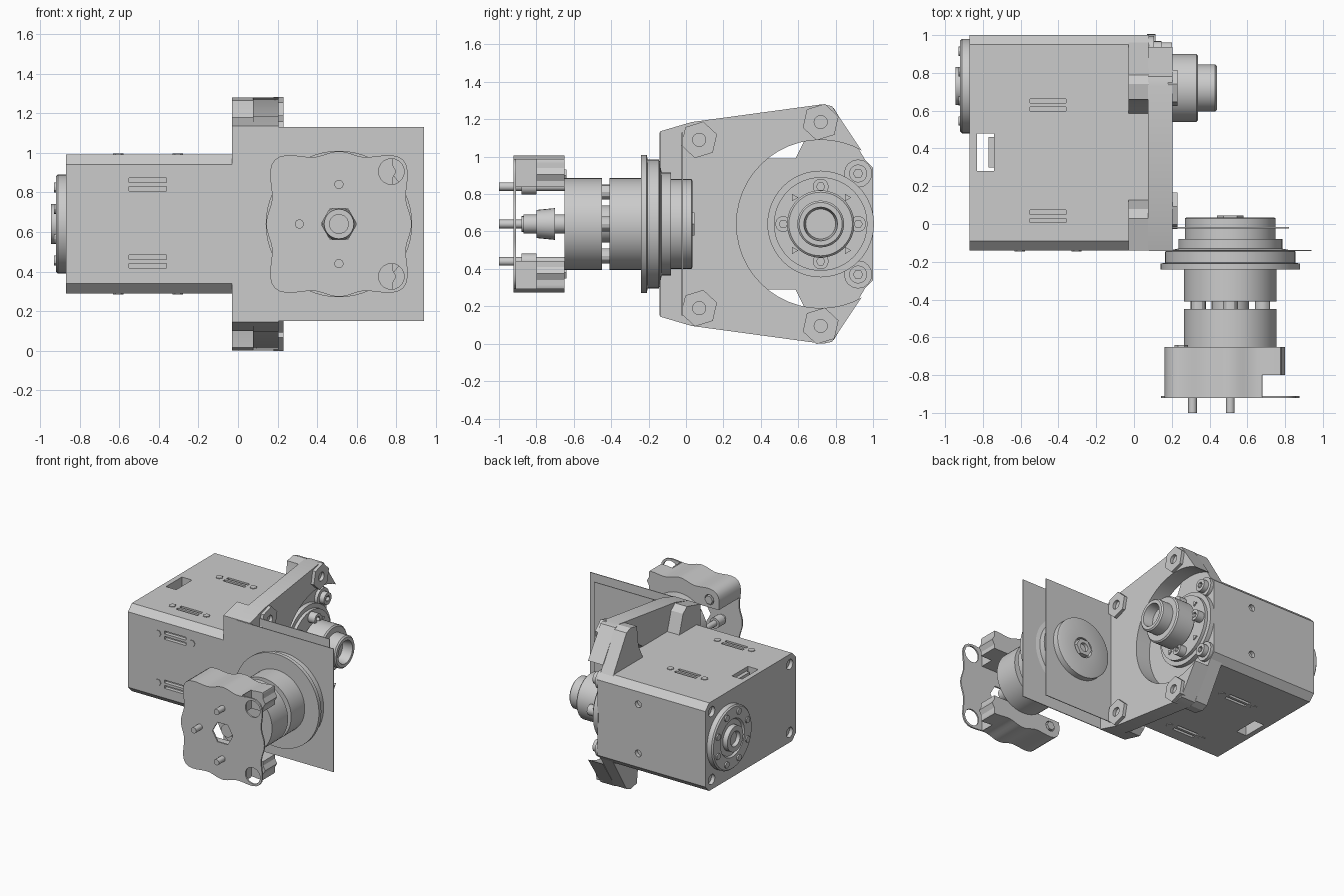
import bpy, bmesh, math
from mathutils import Vector

if "Cube" in bpy.data.objects:
    bpy.data.objects.remove(bpy.data.objects["Cube"])

CZ = 0.64            # height of both joint axes
CX, CY = 0.51, 0.72  # front joint axis x, side joint axis y


def place(axis, u, v, a):
    return {'X': (a, u, v), 'Y': (u, a, v), 'Z': (u, v, a)}[axis]


def finish(name, bm):
    bmesh.ops.remove_doubles(bm, verts=bm.verts, dist=1e-5)
    bmesh.ops.recalc_face_normals(bm, faces=bm.faces)
    me = bpy.data.meshes.new(name)
    bm.to_mesh(me)
    bm.free()
    me.shade_smooth()
    me.set_sharp_from_angle(angle=math.radians(30))
    ob = bpy.data.objects.new(name, me)
    bpy.context.collection.objects.link(ob)
    return ob


def prism(name, pts, axis, a, b):
    bm = bmesh.new()
    lo = [bm.verts.new(place(axis, u, v, a)) for u, v in pts]
    hi = [bm.verts.new(place(axis, u, v, b)) for u, v in pts]
    bm.faces.new(lo)
    bm.faces.new(hi)
    for i in range(len(pts)):
        j = (i + 1) % len(pts)
        bm.faces.new((lo[i], lo[j], hi[j], hi[i]))
    return finish(name, bm)


def ngon(u, v, r, n, turn=0.0):
    return [(u + r * math.cos(turn + math.tau * i / n),
             v + r * math.sin(turn + math.tau * i / n)) for i in range(n)]


def rod(name, axis, u, v, r, a, b, n=24, turn=0.0):
    return prism(name, ngon(u, v, r, n, turn), axis, a, b)


def box(name, x0, x1, y0, y1, z0, z1):
    return prism(name, [(x0, y0), (x1, y0), (x1, y1), (x0, y1)], 'Z', z0, z1)


def lathe(name, axis, u, v, profile, n=48):
    # profile: (radius, position along axis), starting and ending at radius 0
    bm = bmesh.new()
    rings = [[bm.verts.new(place(axis, p, q, a)) for p, q in ngon(u, v, r, n)]
             if r else [bm.verts.new(place(axis, u, v, a))] for r, a in profile]
    for A, B in zip(rings, rings[1:]):
        for i in range(n):
            j = (i + 1) % n
            f = [A[i % len(A)], A[j % len(A)], B[j % len(B)], B[i % len(B)]]
            bm.faces.new(list(dict.fromkeys(f)))
    return finish(name, bm)


def cut(ob, cutters):
    for c in cutters:
        m = ob.modifiers.new("cut", 'BOOLEAN')
        m.operation, m.object, m.solver = 'DIFFERENCE', c, 'EXACT'
    me = bpy.data.meshes.new_from_object(
        ob.evaluated_get(bpy.context.evaluated_depsgraph_get()))
    ob.modifiers.clear()
    ob.data = me
    me.shade_smooth()
    me.set_sharp_from_angle(angle=math.radians(30))
    for c in cutters:
        bpy.data.objects.remove(c)


def mirror_z(pts):
    return pts + [(u, 2 * CZ - v) for u, v in reversed(pts)]


# main housing with chamfered long edges, slots and a wiring window
housing = prism("housing", mirror_z([(-0.14, 0.94), (-0.09, 0.99), (0.95, 0.99), (1.0, 0.94)]),
                'X', -0.87, 0.08)
cuts = [box("cut_window", -0.83, -0.74, 0.28, 0.48, 0.2, 1.1)]
for y in (0.04, 0.63):
    for z in (0.29, 0.99):
        cuts.append(box("cut_slot", -0.55, -0.36, y - 0.033, y + 0.033, z - 0.03, z + 0.03))
for z in (0.45, 0.84):
    cuts.append(box("cut_slot", -0.55, -0.36, -0.17, -0.11, z - 0.033, z + 0.033))
    cuts.append(rod("cut_hole", 'Y', -0.28, z, 0.027, 0.97, 1.03, 12))
for y in (-0.06, 0.92):
    for z in (0.37, 0.91):
        cuts.append(rod("cut_corner_hole", 'X', y, z, 0.04, -0.9, -0.84, 16))
cut(housing, cuts)
box("window_connector", -0.77, -0.735, 0.3, 0.46, 0.32, 0.96)

# slot bars and small screws around the housing
for x in (-0.605, -0.305):
    for y in (0.04, 0.63):
        rod("top_screw", 'Z', x, y, 0.027, 0.98, 0.995, 6)
        rod("bottom_screw", 'Z', x, y, 0.027, 0.285, 0.3, 6)
    for z in (0.45, 0.84):
        rod("front_screw", 'Y', x, z, 0.027, -0.145, -0.13, 6)
for y in (0.04, 0.63):
    for z in (0.305, 0.975):
        box("slot_bar", -0.55, -0.36, y - 0.01, y + 0.01, z - 0.015, z + 0.015)
for z in (0.45, 0.84):
    box("front_slot_bar", -0.55, -0.36, -0.14, -0.11, z - 0.01, z + 0.01)

# rear rotor cap on the left end
lathe("rear_cap", 'X', CY + 0.01, CZ,
      [(0, -0.86), (0.25, -0.86), (0.25, -0.91), (0.24, -0.92), (0.15, -0.92), (0.14, -0.905),
       (0.1, -0.905), (0.1, -0.945), (0.06, -0.945), (0.05, -0.92), (0, -0.92)])
for u, v in ngon(CY + 0.01, CZ, 0.2, 8, math.pi / 8):
    rod("cap_screw", 'X', u, v, 0.025, -0.93, -0.91, 12)

# side flange: lugs against the housing, then a plate opened by a large bore
prism("flange_lugs", mirror_z([(-0.14, 1.135), (0.03, 1.18), (0.08, 1.14), (0.13, 0.98),
                               (0.58, 0.98), (0.64, 1.1), (0.66, 1.265), (0.74, 1.28),
                               (0.79, 1.26), (0.96, 0.98)]), 'X', -0.03, 0.08)
flange = prism("flange", mirror_z([(-0.14, 1.135), (0.03, 1.185), (0.73, 1.28),
                                   (0.78, 1.27), (1.0, 0.94)]), 'X', 0.075, 0.205)
cut(flange, [rod("cut_bore", 'X', CY, CZ, 0.45, 0.05, 0.3, 48)])
for s in (-1, 1):
    for y, h in ((0.07, 0.45), (0.72, 0.545)):
        z = CZ + s * h
        nut = rod("flange_nut", 'X', y, z, 0.1, 0.18, 0.23, 6, 0.3)
        cut(nut, [rod("cut_nut", 'X', y, z, 0.035, 0.2, 0.25, 16)])
    rod("ear_plate", 'X', 0.92, CZ + s * 0.27, 0.075, 0.07, 0.105, 16)
    ear = rod("ear_screw", 'X', 0.92, CZ + s * 0.27, 0.048, 0.09, 0.145, 20)
    cut(ear, [rod("cut_ear", 'X', 0.92, CZ + s * 0.27, 0.025, 0.12, 0.2, 6)])

# two thin bracket sheets between flange and front joint
box("outer_sheet", 0.08, 0.94, -0.143, -0.137, 0.15, 1.13)
box("inner_sheet", 0.08, 0.82, -0.023, -0.017, 0.15, 1.13)

# side joint output rotor and hollow hub
lathe("side_rotor", 'X', CY, CZ,
      [(0, 0.07), (0.285, 0.07), (0.285, 0.115), (0.25, 0.115), (0.25, 0.14), (0.12, 0.14),
       (0.12, 0.175), (0, 0.175)])
lathe("side_hub", 'X', CY, CZ,
      [(0, 0.17), (0.17, 0.17), (0.18, 0.18), (0.18, 0.33), (0.17, 0.34), (0.125, 0.34),
       (0.125, 0.43), (0.115, 0.44), (0.09, 0.44), (0.08, 0.36), (0, 0.36)])
for u, v in ngon(CY, CZ, 0.2, 4):
    screw = rod("rotor_screw", 'X', u, v, 0.042, 0.13, 0.2, 20)
    cut(screw, [rod("cut_screw", 'X', u, v, 0.022, 0.17, 0.25, 6)])
for u, v in ngon(CY, CZ, 0.2, 4, math.pi / 4):
    rod("rotor_stud", 'X', u, v, 0.022, 0.13, 0.15, 3)

# front joint: back cap, stepped ring and motor can
lathe("front_joint", 'Y', CX, CZ,
      [(0, 0.0), (0.08, 0.0), (0.08, 0.035), (0.23, 0.035), (0.24, 0.03), (0.24, -0.08),
       (0.275, -0.08), (0.275, -0.13), (0.345, -0.145), (0.345, -0.205), (0.37, -0.21),
       (0.37, -0.24), (0.245, -0.24), (0.245, -0.41), (0, -0.41)], 56)
back_nut = rod("back_nut", 'Y', CX, CZ, 0.07, 0.0, 0.045, 6)
cut(back_nut, [rod("cut_back_nut", 'Y', CX, CZ, 0.035, 0.02, 0.1, 16)])
rod("joint_neck", 'Y', CX, CZ, 0.1, -0.46, -0.4)
for u, v in ngon(CX, CZ, 0.17, 4):
    rod("neck_spacer", 'Y', u, v, 0.04, -0.46, -0.4, 12)
lathe("front_can", 'Y', CX, CZ, [(0, -0.45), (0.245, -0.45), (0.245, -0.65), (0, -0.65)], 56)

# wavy square front plate with open ears and a hexagonal centre
wave = []
for i in range(96):
    t = math.tau * i / 96
    c, s = math.cos(t), math.sin(t)
    r = 0.352 / (abs(c) ** 6 + abs(s) ** 6) ** (1 / 6) + 0.015 * math.cos(8 * t)
    wave.append((r * c, r * s))
plate = prism("front_plate", [(CX + u, CZ + v) for u, v in wave], 'Y', -0.922, -0.91)
cut(plate, [rod("cut_hex", 'Y', CX, CZ, 0.09, -1, -0.85, 6)] +
    [rod("cut_ear", 'Y', CX + 0.265, CZ + s * 0.265, 0.065, -1, -0.85, 20) for s in (-1, 1)])

# solid clamp blocks behind the plate, above and below
for s in (-1, 1):
    half = [(u, v) for u, v in wave if v > 0.185]
    for y0, y1, lim in ((-0.915, -0.8, 0.17), (-0.8, -0.65, 0.27)):
        pts = list(dict.fromkeys((min(u, lim), v) for u, v in half))
        block = prism("clamp_block", [(CX + u, CZ + s * v) for u, v in pts], 'Y', y0, y1)
        cut(block, [rod("cut_bolt", 'Y', CX - 0.26, CZ + s * 0.26, 0.04, -0.91, -0.6, 16)])
    rod("clamp_bolt", 'Y', CX - 0.26, CZ + s * 0.26, 0.035, -0.9, -0.64, 6)
    rod("ear_bolt", 'Y', CX + 0.245, CZ + s * 0.265, 0.045, -0.8, -0.65, 6)

# centre hub, pins and their collars
lathe("front_hub", 'Y', CX, CZ,
      [(0, -0.64), (0.05, -0.64), (0.05, -0.7), (0.085, -0.7), (0.075, -0.8), (0.05, -0.8),
       (0.05, -0.87), (0, -0.87)], 24)
for u, v in ((0, 0.2), (0, -0.2), (-0.2, 0)):
    rod("pin", 'Y', CX + u, CZ + v, 0.023, -1.0, -0.64, 16)
    rod("pin_collar", 'Y', CX + u, CZ + v, 0.042, -0.88, -0.8, 16)
